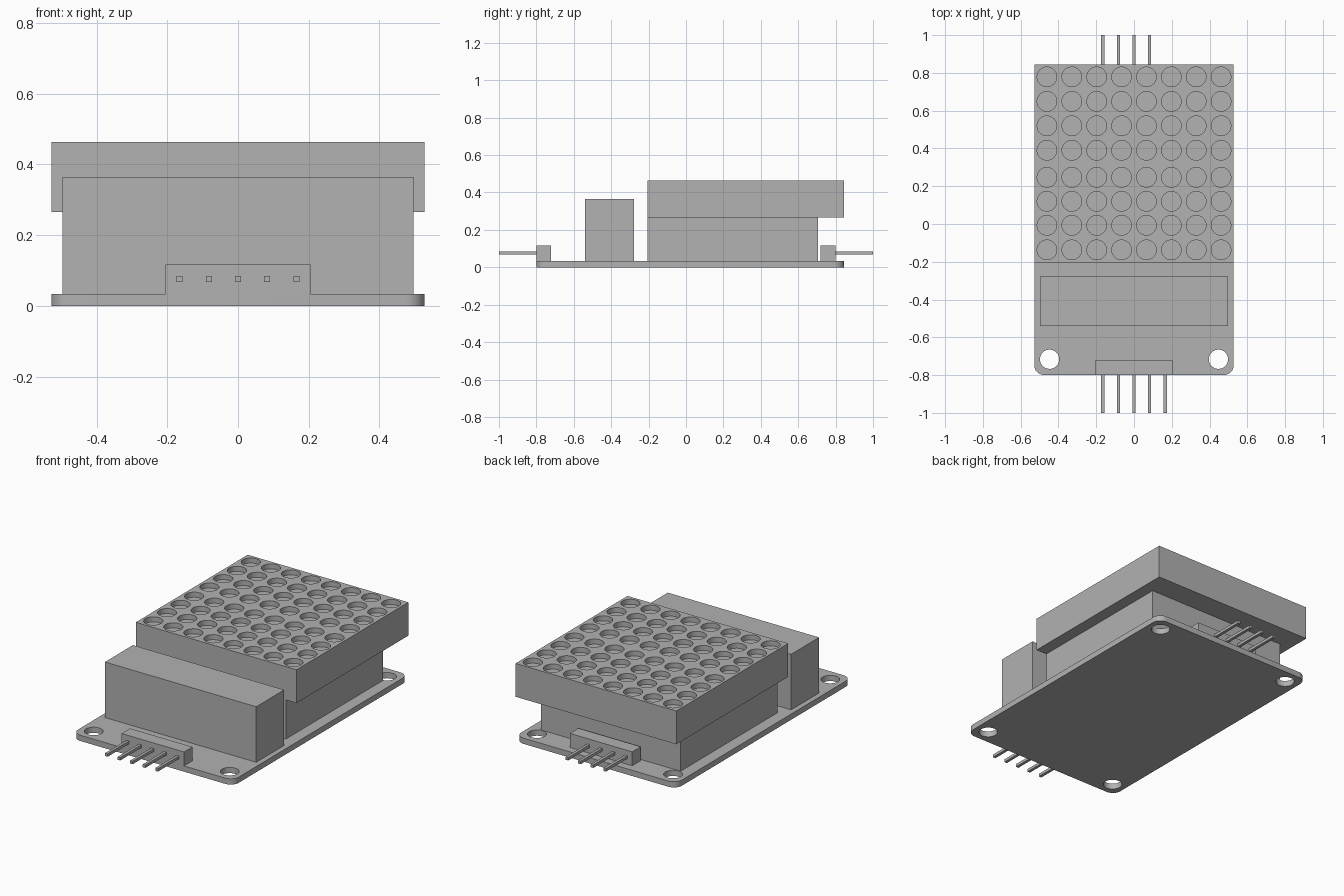
import bpy
import bmesh
import math
from mathutils import Matrix, Vector

if "Cube" in bpy.data.objects:
    bpy.data.objects.remove(bpy.data.objects["Cube"], do_unlink=True)

grey = bpy.data.materials.new("plain grey")
grey.use_nodes = True
COLOUR = (0.445, 0.445, 0.445, 1)
grey.diffuse_color = COLOUR
grey.node_tree.nodes["Principled BSDF"].inputs["Base Color"].default_value = COLOUR


def finish(name, bm):
    mesh = bpy.data.meshes.new(name)
    bm.to_mesh(mesh)
    bm.free()
    obj = bpy.data.objects.new(name, mesh)
    bpy.context.collection.objects.link(obj)
    mesh.materials.append(grey)
    return obj


def box(name, x, y, z, corner=0):
    """Box spanning -x..x and the given y and z ranges, with optional rounded upright edges."""
    bm = bmesh.new()
    add_box(bm, (-x, x), y, z)
    if corner:
        upright = [e for e in bm.edges
                   if abs(e.verts[0].co.z - e.verts[1].co.z) > 0.01]
        bmesh.ops.bevel(bm, geom=upright, offset=corner, segments=8,
                        profile=0.5, affect='EDGES')
    return finish(name, bm)


def add_box(bm, x, y, z):
    spans = (x, y, z)
    centre = Vector([(a + b) / 2 for a, b in spans])
    size = Vector([b - a for a, b in spans])
    bmesh.ops.create_cube(bm, size=1, matrix=Matrix.Translation(centre)
                          @ Matrix.Diagonal(size).to_4x4())


def drill(obj, points, radius, bottom, top):
    """Cut upright round holes at the given points."""
    bm = bmesh.new()
    for x, y in points:
        bmesh.ops.create_cone(bm, cap_ends=True, segments=32, radius1=radius,
                              radius2=radius, depth=top - bottom,
                              matrix=Matrix.Translation((x, y, (top + bottom) / 2)))
    cutter = finish(obj.name + "_cutter", bm)
    cutter.hide_render = True
    mod = obj.modifiers.new("holes", 'BOOLEAN')
    mod.operation = 'DIFFERENCE'
    mod.solver = 'EXACT'
    mod.object = cutter
    select(obj)
    bpy.ops.object.modifier_apply(modifier=mod.name)
    bpy.data.objects.remove(cutter, do_unlink=True)
    select(obj)
    bpy.ops.object.shade_smooth_by_angle(angle=math.radians(30))


def select(obj):
    bpy.ops.object.select_all(action='DESELECT')
    obj.select_set(True)
    bpy.context.view_layer.objects.active = obj


def pin_row(name, columns, y):
    bm = bmesh.new()
    for i in columns:
        x = i * 0.0825
        add_box(bm, (x - 0.0085, x + 0.0085), y, (0.068, 0.085))
    return finish(name, bm)


# Circuit board with mounting holes
BOARD_TOP = 0.034
board = box("circuit_board", 0.528, (-0.80, 0.845), (0, BOARD_TOP), corner=0.053)
drill(board, [(x, y) for x in (-0.447, 0.447) for y in (-0.716, 0.76)],
      0.051, -0.1, 0.1)

# Chip block and display socket
box("chip_block", 0.497, (-0.539, -0.277), (BOARD_TOP, 0.364))
box("display_socket", 0.458, (-0.205, 0.705), (BOARD_TOP, 0.266))

# Dot matrix display with round recesses
display = box("matrix_display", 0.528, (-0.205, 0.845), (0.266, 0.464))
rows = (-0.137, -0.007, 0.12, 0.247, 0.39, 0.52, 0.649, 0.779)
drill(display, [((i - 3.5) * 0.1317, y) for i in range(8) for y in rows],
      0.052, 0.434, 0.5)

# Pin headers at both ends
box("front_header", 0.205, (-0.80, -0.721), (BOARD_TOP, 0.117))
box("back_header", 0.205, (0.718, 0.798), (BOARD_TOP, 0.117))
pin_row("front_pins", range(-2, 3), (-1, -0.80))
pin_row("back_pins", range(-2, 2), (0.798, 1))
